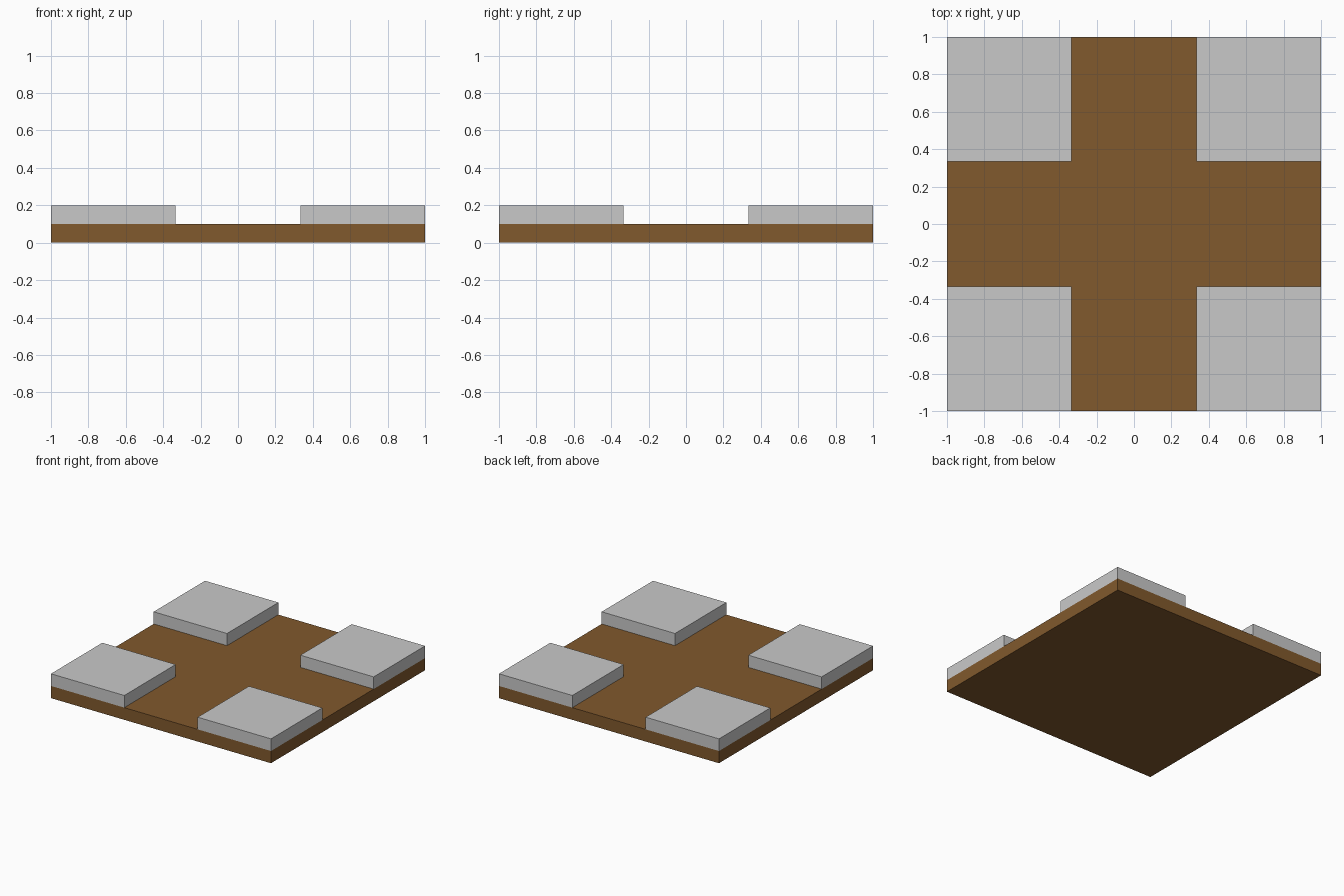
import bpy
import bmesh
from mathutils import Matrix, Vector

if "Cube" in bpy.data.objects:
    bpy.data.objects.remove(bpy.data.objects["Cube"])


def flat_material(name, rgb):
    mat = bpy.data.materials.new(name)
    mat.diffuse_color = (*rgb, 1.0)
    mat.use_nodes = True
    mat.node_tree.nodes["Principled BSDF"].inputs["Base Color"].default_value = mat.diffuse_color
    return mat


def box(name, center, size, mat):
    mesh = bpy.data.meshes.new(name)
    bm = bmesh.new()
    bmesh.ops.create_cube(bm, size=1.0, matrix=Matrix.Diagonal((*size, 1.0)))
    bm.to_mesh(mesh)
    bm.free()
    mesh.materials.append(mat)
    obj = bpy.data.objects.new(name, mesh)
    obj.location = Vector(center)
    bpy.context.collection.objects.link(obj)
    return obj


brown = flat_material("earth brown", (0.220, 0.100, 0.026))
grey = flat_material("pavement grey", (0.584, 0.584, 0.584))

LAYER = 0.1        # thickness of each layer
BLOCK = 2.0 / 3.0  # side of a corner block

# Square ground slab
box("ground_slab", (0, 0, LAYER / 2), (2, 2, LAYER), brown)

# Raised corner blocks, leaving a cross-shaped path between them
offset = 1.0 - BLOCK / 2
for side_y, sy in (("front", -1), ("back", 1)):
    for side_x, sx in (("left", -1), ("right", 1)):
        box(f"{side_y}_{side_x}_block", (sx * offset, sy * offset, LAYER * 1.5),
            (BLOCK, BLOCK, LAYER), grey)
